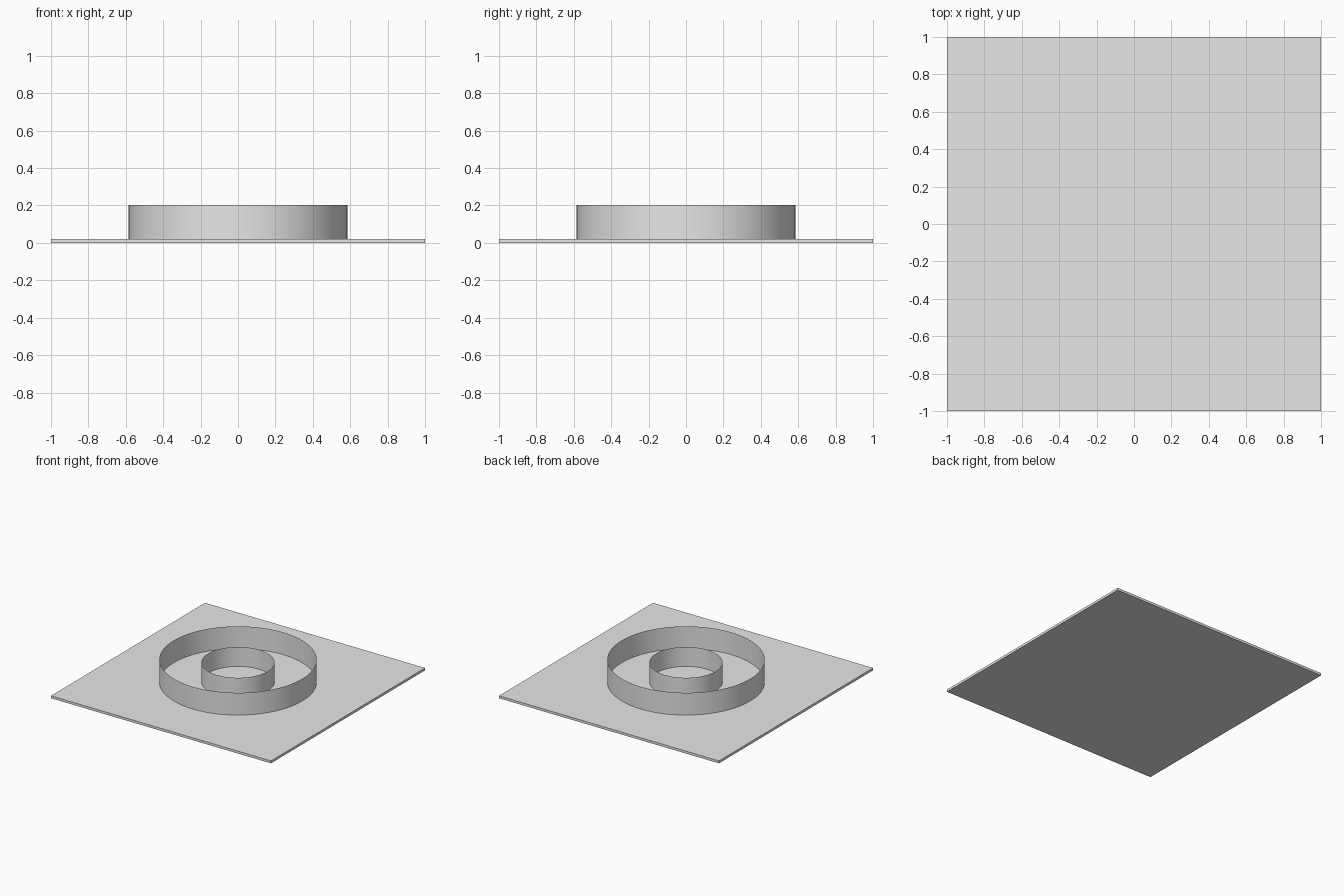
import bpy
import math

cube = bpy.data.objects.get("Cube")
if cube:
    bpy.data.objects.remove(cube, do_unlink=True)

PLATE_TOP = 0.02

# Single grey colour
grey = bpy.data.materials.new("light_grey")
grey.use_nodes = True
color = (0.8, 0.8, 0.8, 1.0)
grey.diffuse_color = color
grey.node_tree.nodes["Principled BSDF"].inputs["Base Color"].default_value = color


def finish(name):
    """Name the active object and give it the grey material."""
    obj = bpy.context.object
    obj.name = name
    obj.data.name = name
    obj.data.materials.append(grey)
    return obj


def ring_wall(name, radius, top):
    """Thin open cylinder wall standing on the plate."""
    height = top - PLATE_TOP
    bpy.ops.mesh.primitive_cylinder_add(
        vertices=64, radius=radius, depth=height, end_fill_type='NOTHING',
        location=(0, 0, PLATE_TOP + height / 2))
    finish(name)
    bpy.ops.object.shade_smooth_by_angle(angle=math.radians(30))


# Flat square base plate
bpy.ops.mesh.primitive_cube_add(size=1, location=(0, 0, PLATE_TOP / 2))
plate = finish("base_plate")
plate.scale = (2, 2, PLATE_TOP)
bpy.ops.object.transform_apply(location=False, rotation=False, scale=True)

# Two concentric walls
ring_wall("outer_ring", 0.586, 0.203)
ring_wall("inner_ring", 0.272, 0.18)
